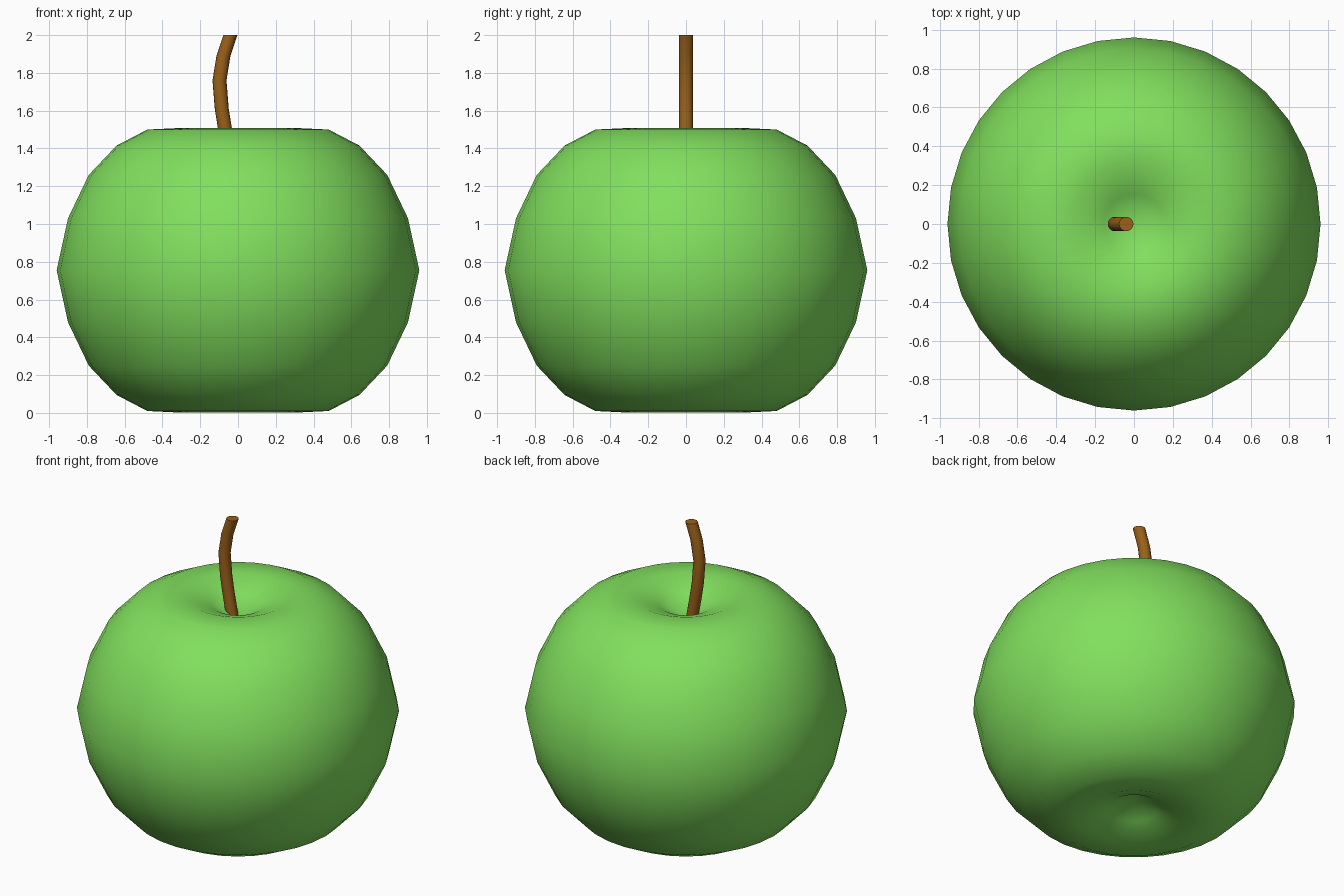
import bpy, bmesh
from math import cos, sin, pi

if "Cube" in bpy.data.objects:
    bpy.data.objects.remove(bpy.data.objects["Cube"])


def material(name, color):
    mat = bpy.data.materials.new(name)
    mat.diffuse_color = color
    mat.use_nodes = True
    mat.node_tree.nodes["Principled BSDF"].inputs["Base Color"].default_value = mat.diffuse_color
    return mat


def loft(name, rings, sides, mat, poles=None):
    """Skin horizontal rings (centre x, z, radius), bottom to top; close with poles or flat caps."""
    bm = bmesh.new()
    loops = [[bm.verts.new((cx + r * cos(2 * pi * i / sides), r * sin(2 * pi * i / sides), z))
              for i in range(sides)] for cx, z, r in rings]
    for a, b in zip(loops, loops[1:]):
        for i in range(sides):
            j = (i + 1) % sides
            bm.faces.new((a[i], a[j], b[j], b[i])).smooth = True
    if poles:
        for loop, z in ((loops[0], poles[0]), (loops[-1], poles[1])):
            tip = bm.verts.new((0, 0, z))
            for i in range(sides):
                bm.faces.new((loop[i], loop[(i + 1) % sides], tip)).smooth = True
    else:
        bm.faces.new(loops[0])
        bm.faces.new(loops[-1])
    bmesh.ops.recalc_face_normals(bm, faces=bm.faces[:])
    mesh = bpy.data.meshes.new(name)
    bm.to_mesh(mesh)
    bm.free()
    mesh.materials.append(mat)
    obj = bpy.data.objects.new(name, mesh)
    bpy.context.collection.objects.link(obj)
    return obj


# Fruit body: half profile (radius, height above middle), mirrored top to bottom
MID = 0.755
half = [(0.90, 0.275), (0.79, 0.505), (0.643, 0.66), (0.48, 0.745),
        (0.315, 0.753), (0.155, 0.69)]
rings = [(0, MID - h, r) for r, h in reversed(half)]
rings += [(0, MID, 0.96)]
rings += [(0, MID + h, r) for r, h in half]
loft("apple_body", rings, 32, material("green_skin", (0.22, 0.74, 0.11, 1)),
     poles=(0.155, 1.355))

# Bent stem rising out of the top hollow
path = [(-0.035, 1.32), (-0.07, 1.51), (-0.086, 1.61), (-0.098, 1.76),
        (-0.077, 1.89), (-0.04, 2.0)]
loft("stem", [(x, z, 0.037) for x, z in path], 16,
     material("brown_stem", (0.32, 0.12, 0.01, 1)))
